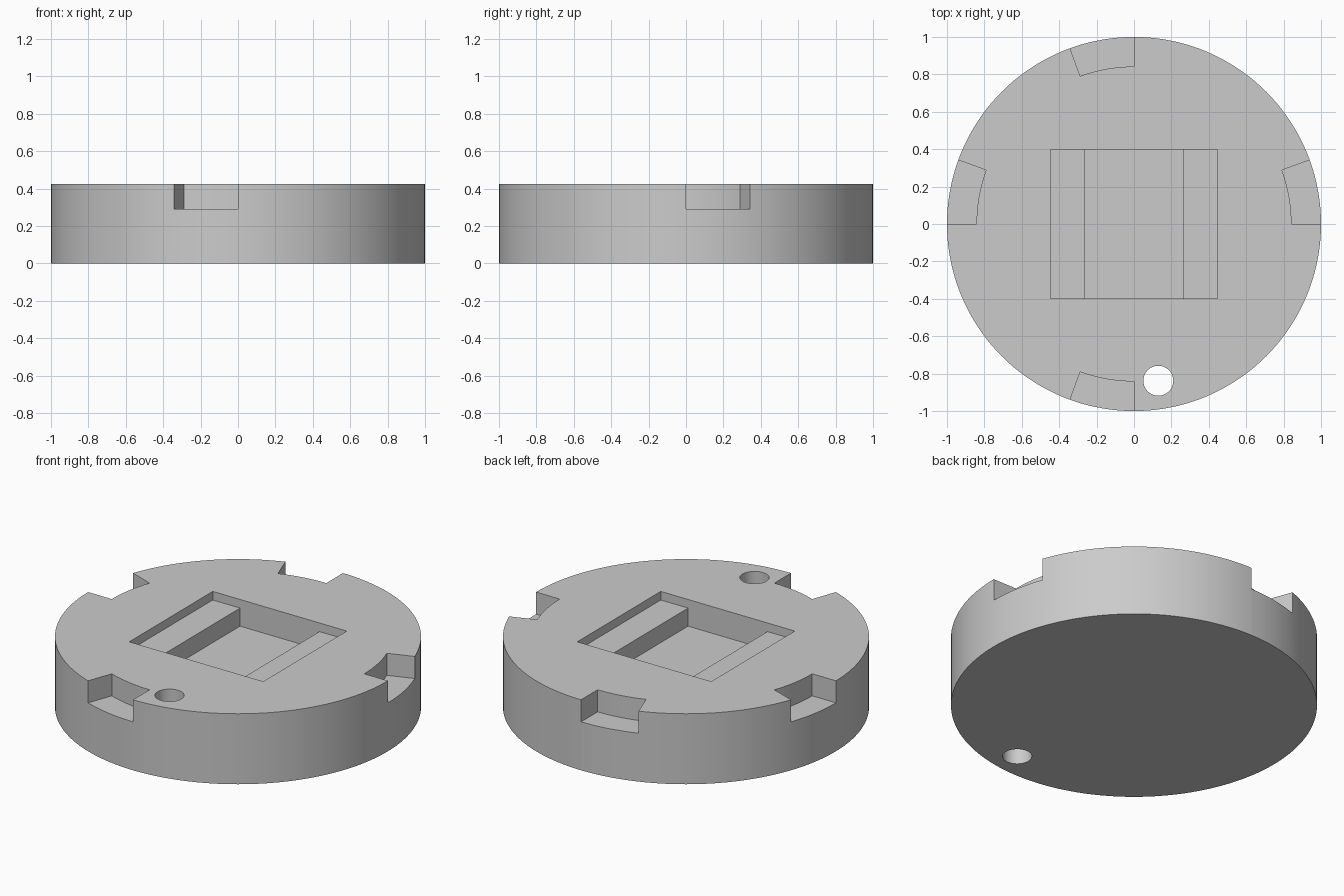
import bpy
import bmesh
from math import cos, sin, radians

HEIGHT = 0.425
NOTCH_FLOOR = 0.292
NOTCH_RADIUS = 0.842

default = bpy.data.objects.get("Cube")
if default:
    bpy.data.objects.remove(default, do_unlink=True)

grey = bpy.data.materials.new("plain grey")
grey.use_nodes = True
grey.diffuse_color = (0.6, 0.6, 0.6, 1)
grey.node_tree.nodes["Principled BSDF"].inputs["Base Color"].default_value = (0.6, 0.6, 0.6, 1)


def prism(name, outline, bottom, top):
    """Extrude a flat counter-clockwise outline between two heights."""
    bm = bmesh.new()
    low = [bm.verts.new((x, y, bottom)) for x, y in outline]
    high = [bm.verts.new((x, y, top)) for x, y in outline]
    bm.faces.new(low[::-1])
    bm.faces.new(high)
    for i in range(len(low)):
        j = (i + 1) % len(low)
        bm.faces.new((low[i], low[j], high[j], high[i]))
    mesh = bpy.data.meshes.new(name)
    bm.to_mesh(mesh)
    bm.free()
    mesh.materials.append(grey)
    obj = bpy.data.objects.new(name, mesh)
    bpy.context.collection.objects.link(obj)
    return obj


def arc(radius, start, end, steps, cx=0, cy=0):
    angles = [radians(start + (end - start) * i / steps) for i in range(steps + 1)]
    return [(cx + radius * cos(a), cy + radius * sin(a)) for a in angles]


def rectangle(x, y):
    return [(-x, -y), (x, -y), (x, y), (-x, y)]


# Round body
body = prism("round_base", arc(1, 0, 360, 144)[:-1], 0, HEIGHT)

# Stepped pocket: shallow ledges at both sides, deep middle
cutters = [
    prism("ledge_cutter", rectangle(0.447, 0.398), HEIGHT - 0.052, 0.6),
    prism("pocket_cutter", rectangle(0.265, 0.398), HEIGHT - 0.161, 0.6),
]

# Through hole beside the front notch
cutters.append(prism("hole_cutter", arc(0.08, 0, 360, 48, 0.13, -0.838)[:-1], -0.2, 0.6))

# Four rim notches, each spanning twenty degrees
for start in (0, 90, 160, 250):
    outline = arc(1.1, start, start + 20, 8) + arc(NOTCH_RADIUS, start + 20, start, 8)
    cutters.append(prism("notch_cutter", outline, NOTCH_FLOOR, 0.6))

# Cut every recess, then drop the cutters
bpy.ops.object.select_all(action='DESELECT')
bpy.context.view_layer.objects.active = body
body.select_set(True)
for cutter in cutters:
    cutter.hide_render = True
    cut = body.modifiers.new(cutter.name, 'BOOLEAN')
    cut.operation = 'DIFFERENCE'
    cut.solver = 'EXACT'
    cut.object = cutter
    bpy.ops.object.modifier_apply(modifier=cut.name)
    bpy.data.objects.remove(cutter, do_unlink=True)

bpy.ops.object.shade_smooth_by_angle(angle=radians(30))
